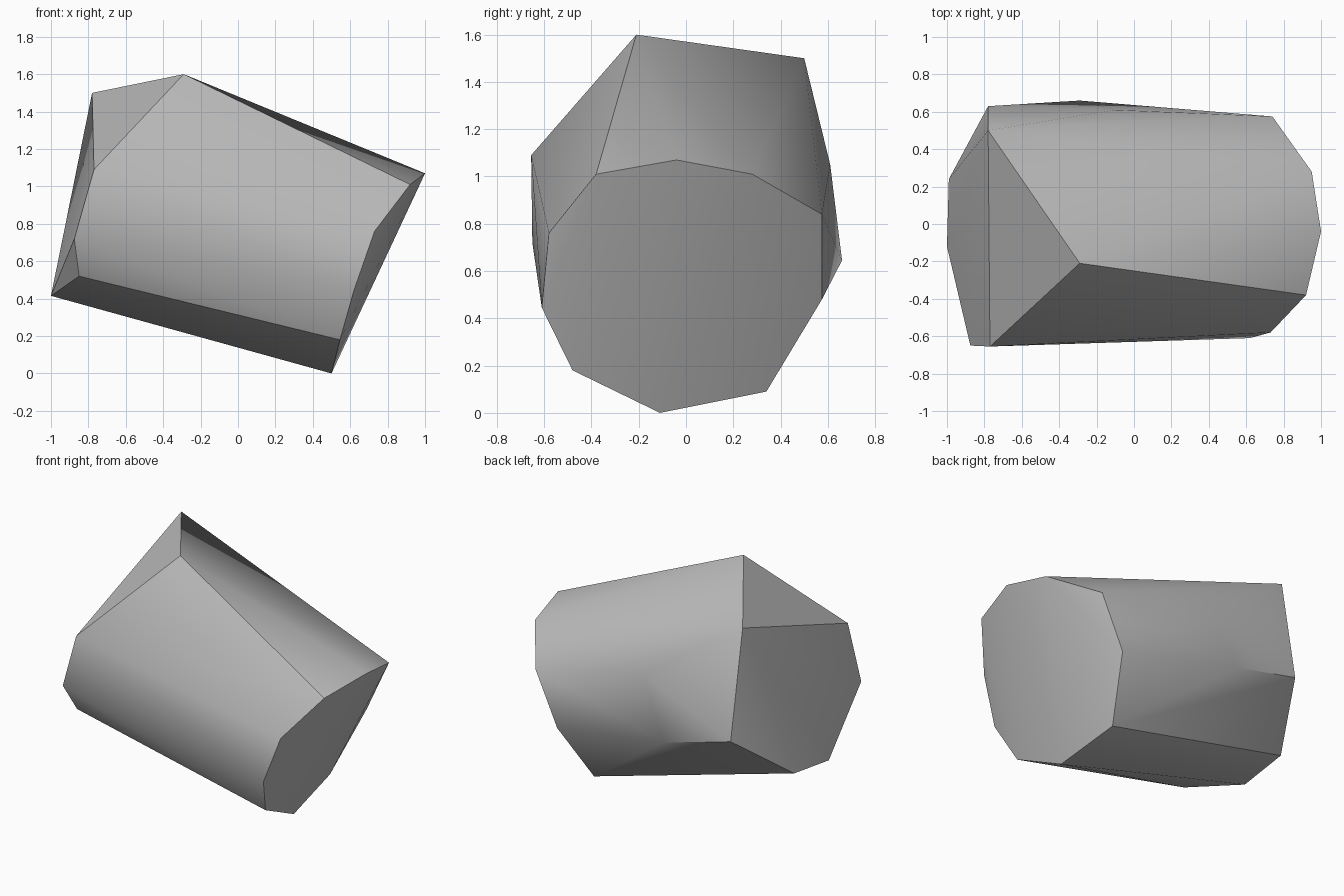
import bpy, bmesh, math

cube = bpy.data.objects.get("Cube")
if cube:
    bpy.data.objects.remove(cube, do_unlink=True)

# Flat stone colour
stone = bpy.data.materials.new("stone_grey")
stone.use_nodes = True
grey = (0.5, 0.5, 0.5, 1)
stone.diffuse_color = grey
stone.node_tree.nodes["Principled BSDF"].inputs["Base Color"].default_value = grey

# Corners of the tilted block
right_cap = [(.92, -.38, 1.01), (1, -.04, 1.07), (.95, .28, 1.01), (.74, .575, .84),
             (.575, .575, .48), (.46, .34, .09), (.5, -.11, 0), (.545, -.48, .18),
             (.62, -.61, .445), (.73, -.58, .76)]
left_cap = [(-.77, -.655, 1.09), (-.875, -.65, .72), (-.85, -.53, .52),
            (-1, -.12, .415), (-.99, .24, .46), (-.78, .63, .77)]
top_ridge = [(-.29, -.21, 1.6), (-.78, .5, 1.5)]
back_bulge = [(-.29, .66, .645), (-.1, .61, 1.05)]

# Wrap the corners in a closed skin
bm = bmesh.new()
for corner in right_cap + left_cap + top_ridge + back_bulge:
    bm.verts.new(corner)
bmesh.ops.convex_hull(bm, input=bm.verts)
bmesh.ops.delete(bm, geom=[v for v in bm.verts if not v.link_faces], context='VERTS')
bmesh.ops.recalc_face_normals(bm, faces=bm.faces)
mesh = bpy.data.meshes.new("rock")
bm.to_mesh(mesh)
bm.free()
mesh.materials.append(stone)

rock = bpy.data.objects.new("rock", mesh)
bpy.context.collection.objects.link(rock)

# Soft shading on shallow creases, sharp on the rest
bpy.ops.object.select_all(action='DESELECT')
rock.select_set(True)
bpy.context.view_layer.objects.active = rock
bpy.ops.object.shade_smooth_by_angle(angle=math.radians(30))
